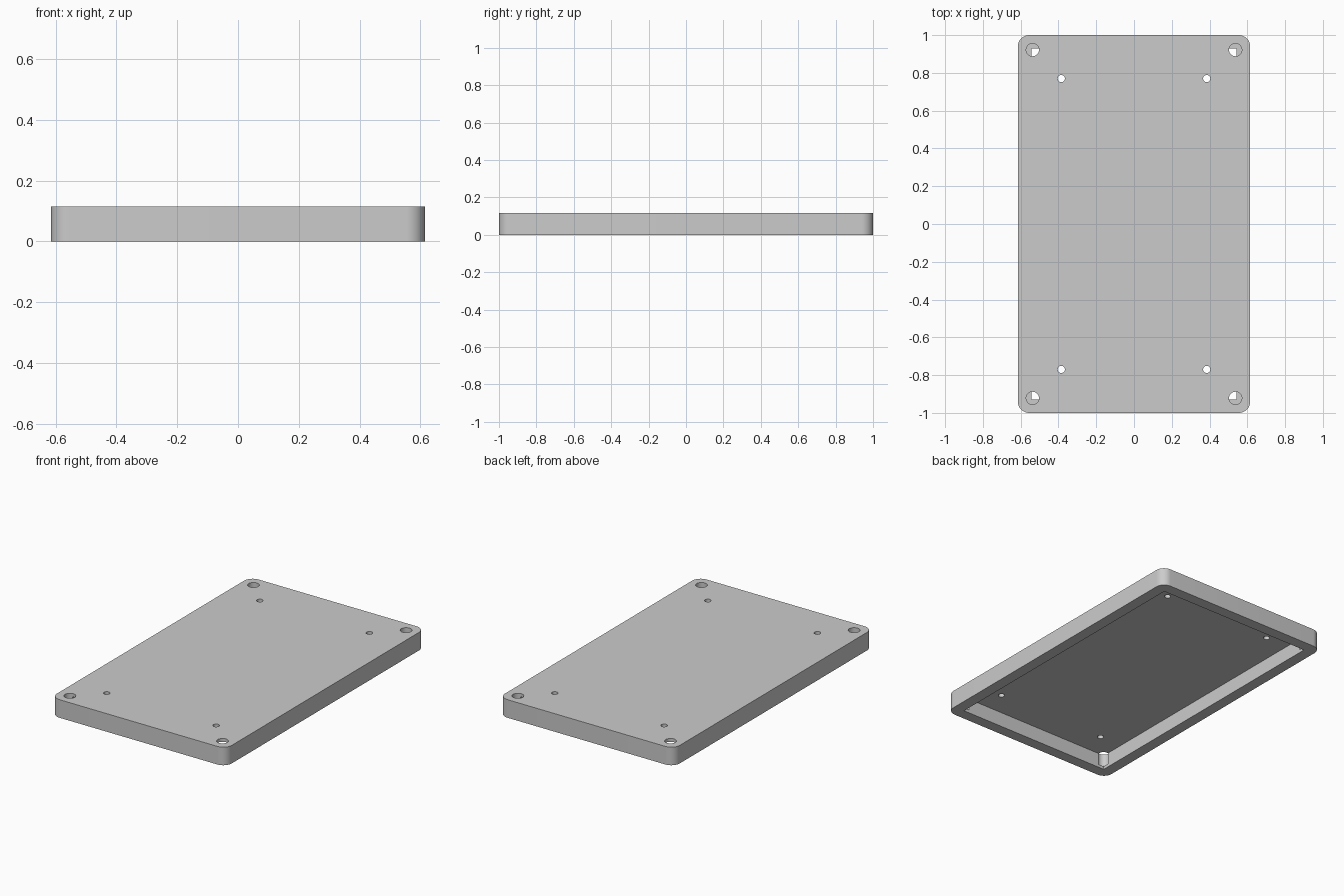
import bpy
import bmesh
import math
from mathutils import Matrix

cube = bpy.data.objects.get("Cube")
if cube:
    bpy.data.objects.remove(cube, do_unlink=True)

HALF_X, HALF_Y, HEIGHT = 0.615, 1.0, 0.115
WALL, TOP_SKIN = 0.072, 0.021
CORNER_RADIUS = 0.06

grey = bpy.data.materials.new("plain grey")
grey.use_nodes = True
colour = (0.6, 0.6, 0.6, 1)
grey.diffuse_color = colour
grey.node_tree.nodes["Principled BSDF"].inputs["Base Color"].default_value = colour


def finish(bm, name):
    mesh = bpy.data.meshes.new(name)
    bm.to_mesh(mesh)
    bm.free()
    obj = bpy.data.objects.new(name, mesh)
    bpy.context.collection.objects.link(obj)
    mesh.materials.append(grey)
    return obj


def block(name, half_x, half_y, bottom, top, radius=0):
    """Box with optionally rounded upright edges."""
    bm = bmesh.new()
    size = Matrix.Diagonal((2 * half_x, 2 * half_y, top - bottom, 1))
    bmesh.ops.create_cube(bm, size=1, matrix=Matrix.Translation((0, 0, (top + bottom) / 2)) @ size)
    if radius:
        upright = [e for e in bm.edges
                   if abs(e.verts[0].co.z - e.verts[1].co.z) > 0.01]
        bmesh.ops.bevel(bm, geom=upright, offset=radius, segments=12,
                        profile=0.5, affect='EDGES')
    return finish(bm, name)


def four_pins(name, x, y, radius, bottom, top):
    """One upright cylinder in each quadrant."""
    bm = bmesh.new()
    for sx in (-1, 1):
        for sy in (-1, 1):
            place = Matrix.Translation((sx * x, sy * y, (top + bottom) / 2))
            bmesh.ops.create_cone(bm, cap_ends=True, segments=48, radius1=radius,
                                  radius2=radius, depth=top - bottom, matrix=place)
    return finish(bm, name)


def cut(target, cutter):
    cutter.hide_render = True
    mod = target.modifiers.new(cutter.name, 'BOOLEAN')
    mod.operation = 'DIFFERENCE'
    mod.solver = 'EXACT'
    mod.object = cutter
    bpy.context.view_layer.objects.active = target
    bpy.ops.object.modifier_apply(modifier=mod.name)
    bpy.data.objects.remove(cutter, do_unlink=True)


# Lid with rounded corners
lid = block("enclosure_lid", HALF_X, HALF_Y, 0, HEIGHT, CORNER_RADIUS)

# Underside recess, blind corner bores and through holes
cut(lid, block("recess", HALF_X - WALL, HALF_Y - WALL, -0.1, HEIGHT - TOP_SKIN))
cut(lid, four_pins("corner_bores", 0.537, 0.922, 0.034, 0.02, 0.2))
cut(lid, four_pins("screw_holes", 0.385, 0.77, 0.019, 0.05, 0.2))

# Smooth round walls, crisp edges
bpy.ops.object.select_all(action='DESELECT')
lid.select_set(True)
bpy.context.view_layer.objects.active = lid
bpy.ops.object.shade_smooth_by_angle(angle=math.radians(30))
